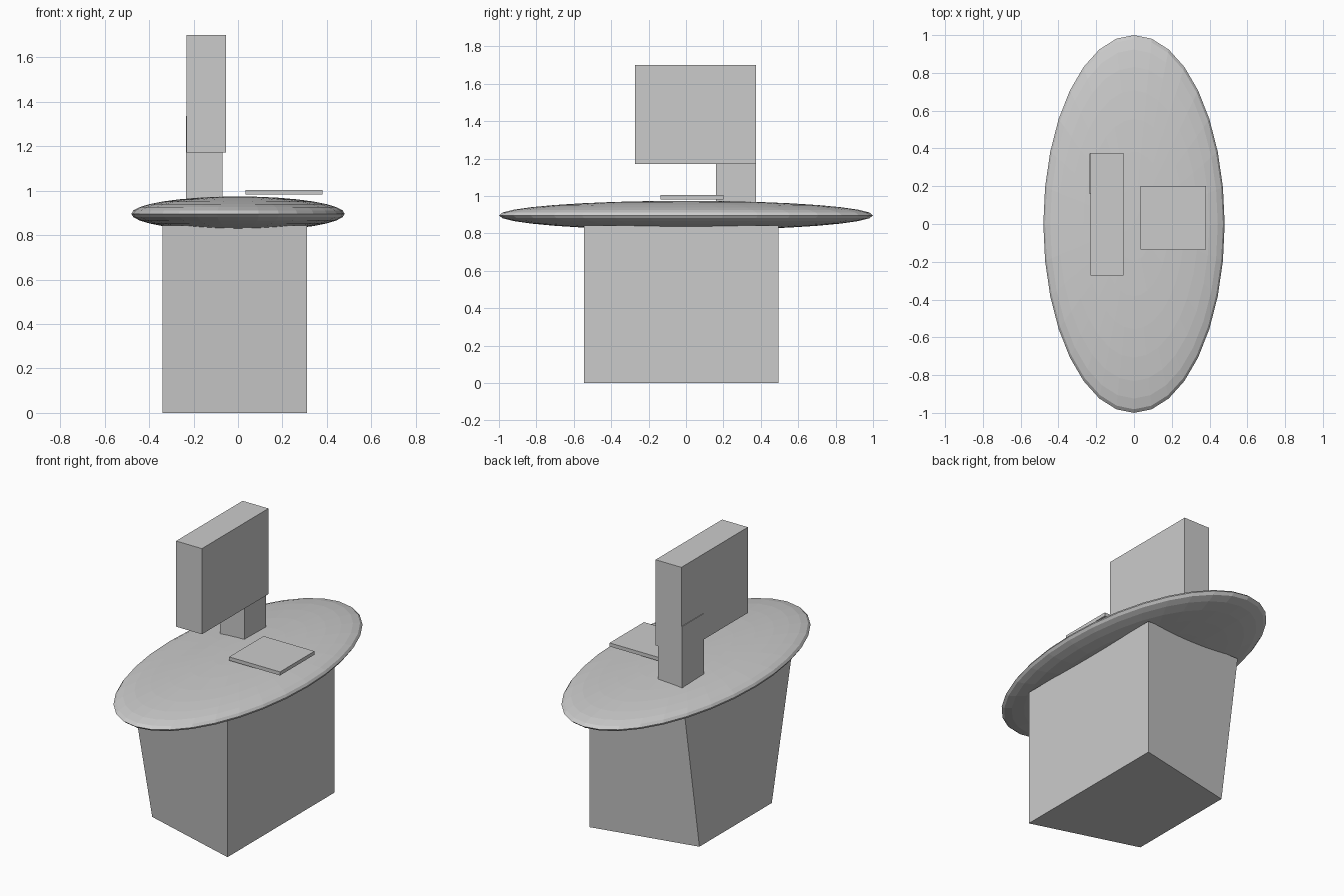
import bpy
import bmesh
from mathutils import Matrix

if "Cube" in bpy.data.objects:
    bpy.data.objects.remove(bpy.data.objects["Cube"])

grey = bpy.data.materials.new("plain_grey")
grey.diffuse_color = (0.6, 0.6, 0.6, 1)
grey.use_nodes = True
grey.node_tree.nodes["Principled BSDF"].inputs["Base Color"].default_value = grey.diffuse_color


def finish(name, bm):
    mesh = bpy.data.meshes.new(name)
    bmesh.ops.recalc_face_normals(bm, faces=bm.faces)
    bm.to_mesh(mesh)
    bm.free()
    mesh.materials.append(grey)
    obj = bpy.data.objects.new(name, mesh)
    bpy.context.collection.objects.link(obj)
    return obj


def box(name, x, y, z):
    """Box spanning the given (min, max) ranges."""
    bm = bmesh.new()
    bmesh.ops.create_cube(bm, size=1)
    for v in bm.verts:
        v.co = [r[0] if c < 0 else r[1] for c, r in zip(v.co, (x, y, z))]
    return finish(name, bm)


# Oval table top: flattened, faceted sphere
bm = bmesh.new()
bmesh.ops.create_uvsphere(
    bm, u_segments=32, v_segments=16, radius=1,
    matrix=Matrix.Translation((0, 0, 0.896)) @ Matrix.Diagonal((0.48, 1.0, 0.078, 1)))
finish("table_top", bm)

# Pedestal: box whose left side narrows towards the floor
pedestal = box("pedestal", (-0.34, 0.31), (-0.545, 0.495), (0, 0.843))
for v in pedestal.data.vertices:
    if v.co.x < 0 and v.co.z < 0.1:
        v.co.y = 0.355 if v.co.y > 0 else -0.35

# Monitor, its stand and the keyboard slab
box("monitor", (-0.231, -0.055), (-0.273, 0.375), (1.172, 1.70))
box("monitor_stand", (-0.235, -0.069), (0.16, 0.373), (0.95, 1.335))
box("keyboard", (0.034, 0.381), (-0.135, 0.2), (0.982, 1.004))
